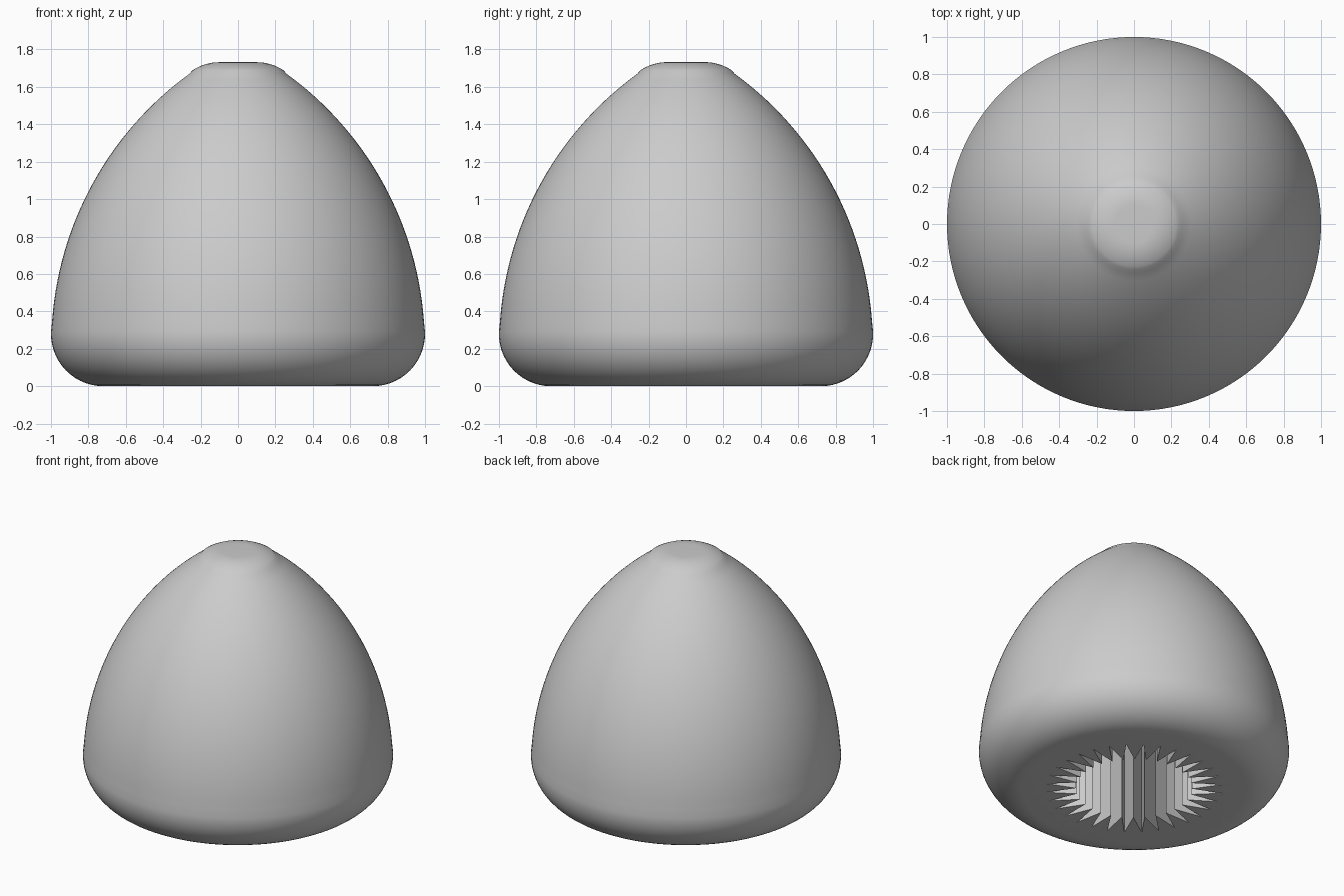
import bpy, bmesh
from math import sin, cos, pi, radians

if "Cube" in bpy.data.objects:
    bpy.data.objects.remove(bpy.data.objects["Cube"])

TEETH = 32
STEP = 4                       # lathe segments per tooth
SEG = TEETH * STEP
TIP, ROOT, DEPTH = 0.57, 0.375, 1.0


def arc(cx, cz, r, start, end, n):
    """Points of a profile arc, as (radius, height)."""
    angles = [radians(start + (end - start) * i / n) for i in range(n + 1)]
    return [(cx + r * cos(a), cz + r * sin(a)) for a in angles]


def circle(r, z):
    return [(r * cos(2 * pi * j / SEG), r * sin(2 * pi * j / SEG), z) for j in range(SEG)]


def star(z):
    """Zigzag outline of the splined socket, with straight flanks."""
    corners = []
    for k in range(2 * TEETH):
        r, a = (ROOT if k % 2 else TIP), pi * k / TEETH
        corners.append((r * cos(a), r * sin(a)))
    ring = []
    half = STEP // 2
    for j in range(SEG):
        a, b = corners[j // half], corners[(j // half + 1) % len(corners)]
        t = (j % half) / half
        ring.append((a[0] + (b[0] - a[0]) * t, a[1] + (b[1] - a[1]) * t, z))
    return ring


# Knob body: socket wall, flat underside, rounded rim, domed flank, rounded tip
profile = (arc(0.72, 0.28, 0.28, -90, 2, 14)
           + arc(-0.7925, 0.221, 1.791, 4, 54, 28)
           + arc(0.1, 1.472, 0.26, 57, 90, 8))
rings = [star(DEPTH), star(0)] + [circle(r, z) for r, z in profile]

bm = bmesh.new()
rows = [[bm.verts.new(p) for p in ring] for ring in rings]
for i, (low, high) in enumerate(zip(rows, rows[1:])):
    for j in range(SEG):
        k = (j + 1) % SEG
        face = bm.faces.new((low[j], low[k], high[k], high[j]))
        face.smooth = i > 1
bm.faces.new(rows[-1])
bm.faces.new(rows[0][::-1])
bmesh.ops.recalc_face_normals(bm, faces=bm.faces[:])

mesh = bpy.data.meshes.new("knob_body")
bm.to_mesh(mesh)
bm.free()
knob = bpy.data.objects.new("knob_body", mesh)
bpy.context.collection.objects.link(knob)

# Plain grey plastic
grey = bpy.data.materials.new("light_grey")
grey.use_nodes = True
colour = (0.6, 0.6, 0.6, 1)
grey.diffuse_color = colour
grey.node_tree.nodes["Principled BSDF"].inputs["Base Color"].default_value = colour
mesh.materials.append(grey)

# Smooth dome, crisp socket edges
bpy.ops.object.select_all(action="DESELECT")
knob.select_set(True)
bpy.context.view_layer.objects.active = knob
bpy.ops.object.shade_smooth_by_angle(angle=radians(25))
